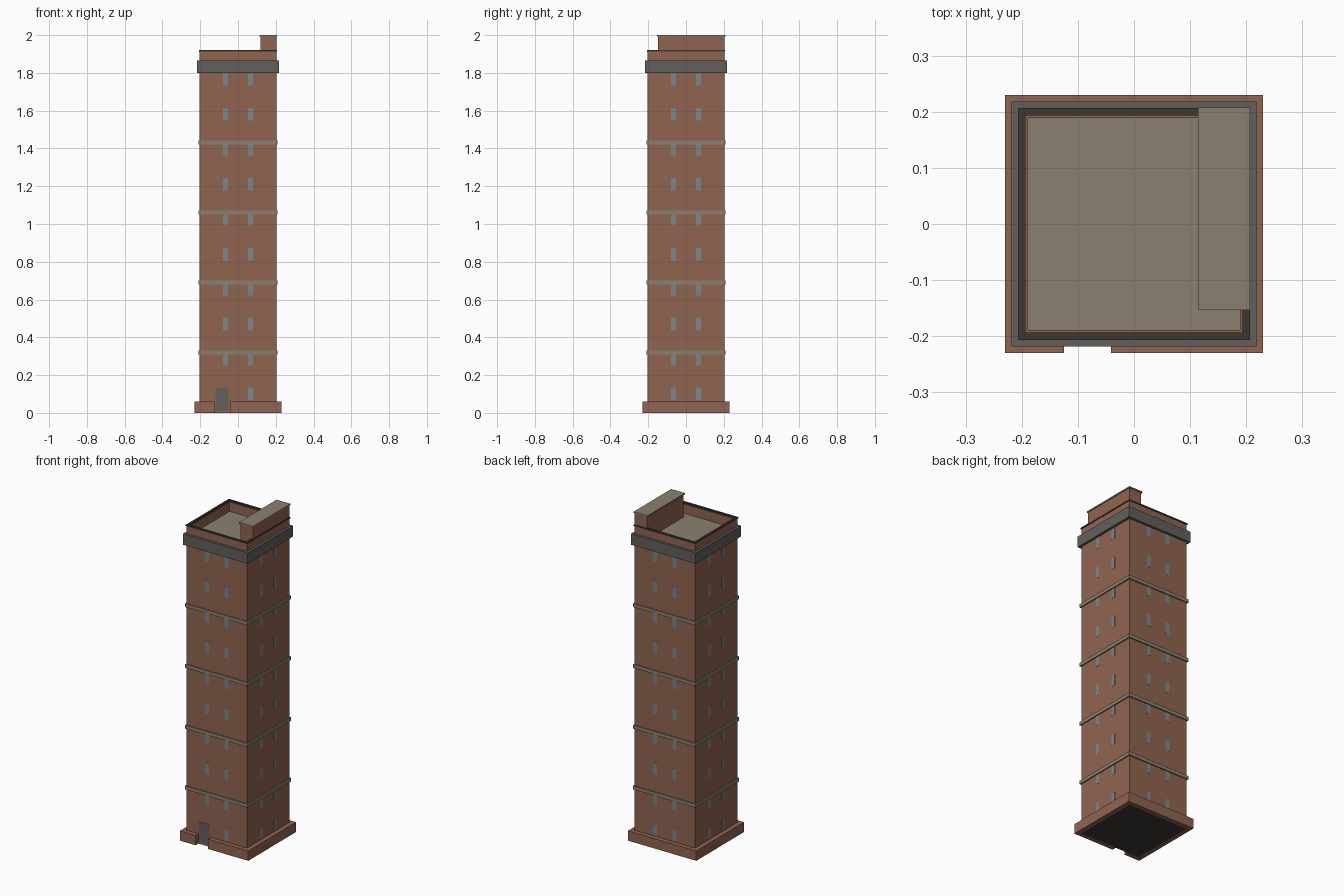
import bpy, bmesh
from math import pi
from mathutils import Matrix, Vector

cube = bpy.data.objects.get("Cube")
if cube:
    bpy.data.objects.remove(cube, do_unlink=True)


def material(name, srgb):
    col = [(c / 255) ** 2.2 for c in srgb] + [1]
    m = bpy.data.materials.new(name)
    m.use_nodes = True
    m.diffuse_color = col
    m.node_tree.nodes["Principled BSDF"].inputs["Base Color"].default_value = col
    return m


brick = material("brick", (143, 100, 81))
stone = material("beige stone", (137, 128, 111))
metal = material("dark grey band", (97, 96, 92))
dark = material("charcoal", (62, 58, 54))
glass = material("blue grey glass", (118, 135, 143))
door_grey = material("door grey", (99, 95, 92))


def finish(name, bm, *mats):
    bmesh.ops.recalc_face_normals(bm, faces=bm.faces)
    me = bpy.data.meshes.new(name)
    bm.to_mesh(me)
    bm.free()
    for m in mats:
        me.materials.append(m)
    ob = bpy.data.objects.new(name, me)
    bpy.context.collection.objects.link(ob)
    return ob


def add_box(bm, lo, hi):
    lo, hi = Vector(lo), Vector(hi)
    mat = Matrix.Translation((lo + hi) / 2) @ Matrix.Diagonal((*(hi - lo), 1))
    return bmesh.ops.create_cube(bm, size=1, matrix=mat)["verts"]


def box(name, lo, hi, mat):
    bm = bmesh.new()
    add_box(bm, lo, hi)
    return finish(name, bm, mat)


def ring(name, outer, inner, z0, z1, mat):
    """Square frame: four walls swept round the tower."""
    bm = bmesh.new()
    loops = []
    for r, z in ((outer, z0), (outer, z1), (inner, z1), (inner, z0)):
        loops.append([bm.verts.new((sx * r, sy * r, z))
                      for sx, sy in ((-1, -1), (1, -1), (1, 1), (-1, 1))])
    for a, b in zip(loops, loops[1:] + loops[:1]):
        for i in range(4):
            j = (i + 1) % 4
            bm.faces.new((a[i], a[j], b[j], b[i]))
    return finish(name, bm, mat)


WALL, BASE = 0.203, 0.23
ROOF, PARAPET = 1.855, 1.92

# Tower shaft, with a dark underside and a stone roof deck
bm = bmesh.new()
add_box(bm, (-WALL, -WALL, 0), (WALL, WALL, ROOF))
bm.normal_update()
for f in bm.faces:
    f.material_index = 1 if f.normal.z < -0.5 else 2 if f.normal.z > 0.5 else 0
finish("tower_shaft", bm, brick, dark, stone)

# Plinth round the foot, open in front of the door
gap_l, gap_r = -0.125, -0.041
outline = [(gap_r, -BASE), (BASE, -BASE), (BASE, BASE), (-BASE, BASE),
           (-BASE, -BASE), (gap_l, -BASE), (gap_l, -WALL), (-WALL, -WALL),
           (-WALL, WALL), (WALL, WALL), (WALL, -WALL), (gap_r, -WALL)]
bm = bmesh.new()
face = bm.faces.new([bm.verts.new((x, y, 0)) for x, y in outline])
top = bmesh.ops.extrude_face_region(bm, geom=[face])["geom"]
bmesh.ops.translate(bm, vec=(0, 0, 0.06),
                    verts=[v for v in top if isinstance(v, bmesh.types.BMVert)])
finish("plinth", bm, brick)

# Stone string courses and the dark cornice
for i in range(4):
    z = 0.31 + 0.37 * i
    ring(f"string_course_{i + 1}", 0.21, 0.2, z, z + 0.021, stone)
ring("cornice", 0.218, 0.2, 1.8, 1.866, metal)

# Parapet and its coping
ring("parapet_wall", WALL, 0.189, ROOF - 0.01, PARAPET - 0.008, brick)
ring("parapet_coping", 0.207, 0.193, PARAPET - 0.008, PARAPET, dark)

# Rooftop housing with a flat cap
box("roof_housing", (0.119, -0.148, ROOF), (WALL, WALL, 1.992), brick)
box("roof_housing_cap", (0.114, -0.153, 1.992), (0.207, 0.208, 2), stone)

# Windows: ten rows of two on each side, the door taking one place in front
bm = bmesh.new()
for side in range(4):
    turn = Matrix.Rotation(side * pi / 2, 3, "Z")
    for row in range(10):
        for x in (-0.066, 0.066):
            if side == 0 and row == 0 and x < 0:
                continue
            z = 0.067 + 0.185 * row
            verts = add_box(bm, (x - 0.0135, -WALL - 0.001, z),
                            (x + 0.0135, -WALL + 0.002, z + 0.067))
            bmesh.ops.rotate(bm, verts=verts, matrix=turn)
finish("windows", bm, glass)

box("door", (-0.118, -WALL - 0.002, 0.01), (-0.049, -WALL + 0.002, 0.135), door_grey)
